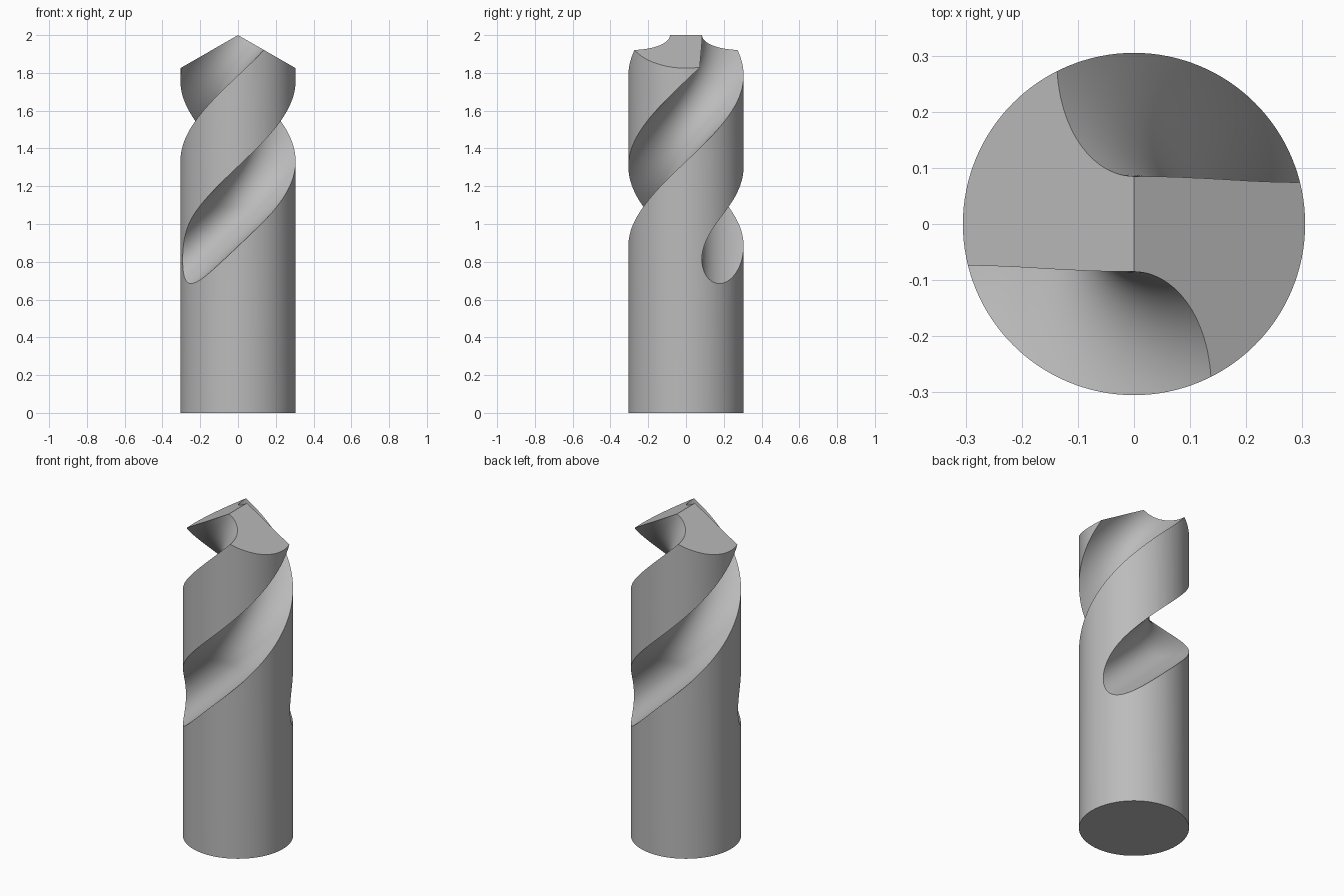
import bpy, bmesh, math

if "Cube" in bpy.data.objects:
    bpy.data.objects.remove(bpy.data.objects["Cube"])

R = 0.305             # body radius
CUT_R = 0.22          # flute cutter radius
TWIST = math.radians(198)   # twist per unit of height
RUNOUT_Z = 1.09       # below this the cutter leaves along a straight tangent
SLOPE = 0.175 / R     # fall of the two point facets


def make_object(name, bm):
    bmesh.ops.recalc_face_normals(bm, faces=bm.faces)
    mesh = bpy.data.meshes.new(name)
    bm.to_mesh(mesh)
    bm.free()
    obj = bpy.data.objects.new(name, mesh)
    bpy.context.collection.objects.link(obj)
    return obj


def flute_centre(z, phase):
    """Centre of the round cutter at height z."""
    a = -math.pi / 2 + phase + TWIST * (max(z, RUNOUT_Z) - 2)
    d = R * TWIST * max(0, RUNOUT_Z - z)
    return (R * math.cos(a) + d * math.sin(a),
            R * math.sin(a) - d * math.cos(a))


def make_cutter(name, phase, n=96, steps=100, z0=0.62, z1=2.08):
    bm = bmesh.new()
    rings = []
    for i in range(steps + 1):
        z = z0 + (z1 - z0) * i / steps
        cx, cy = flute_centre(z, phase)
        rings.append([bm.verts.new((cx + CUT_R * math.cos(2 * math.pi * k / n),
                                    cy + CUT_R * math.sin(2 * math.pi * k / n), z))
                      for k in range(n)])
    for a, b in zip(rings, rings[1:]):
        for k in range(n):
            j = (k + 1) % n
            bm.faces.new((a[k], a[j], b[j], b[k]))
    bm.faces.new(rings[0])
    bm.faces.new(rings[-1])
    obj = make_object(name, bm)
    obj.hide_render = True
    return obj


# Round body with a two-facet point, ridge running along y
N = 128
bm = bmesh.new()
ring = [(R * math.cos(2 * math.pi * k / N), R * math.sin(2 * math.pi * k / N)) for k in range(N)]
low = [bm.verts.new((x, y, 0)) for x, y in ring]
top = [bm.verts.new((x, y, 2 - SLOPE * abs(x))) for x, y in ring]
for k in range(N):
    j = (k + 1) % N
    bm.faces.new((low[k], low[j], top[j], top[k]))
bm.faces.new(low)
q = N // 4
bm.faces.new(top[q:3 * q + 1])
bm.faces.new(top[3 * q:] + top[:q + 1])
drill = make_object("drill_body", bm)

# Two opposite spiral flutes
cutters = [make_cutter("flute_cutter_" + s, p) for s, p in (("front", 0), ("back", math.pi))]
for c in cutters:
    mod = drill.modifiers.new(c.name, 'BOOLEAN')
    mod.operation = 'DIFFERENCE'
    mod.solver = 'EXACT'
    mod.object = c
deps = bpy.context.evaluated_depsgraph_get()
cut_mesh = bpy.data.meshes.new_from_object(drill.evaluated_get(deps))
drill.modifiers.clear()
drill.data = cut_mesh
for c in cutters:
    bpy.data.objects.remove(c)

# Plain steel colour
steel = bpy.data.materials.new("steel_grey")
steel.diffuse_color = (0.5, 0.5, 0.5, 1)
steel.use_nodes = True
steel.node_tree.nodes["Principled BSDF"].inputs["Base Color"].default_value = steel.diffuse_color
drill.data.materials.clear()
drill.data.materials.append(steel)

# Smooth walls, crisp edges
bpy.context.view_layer.objects.active = drill
drill.select_set(True)
bpy.ops.object.shade_smooth_by_angle(angle=math.radians(25))
